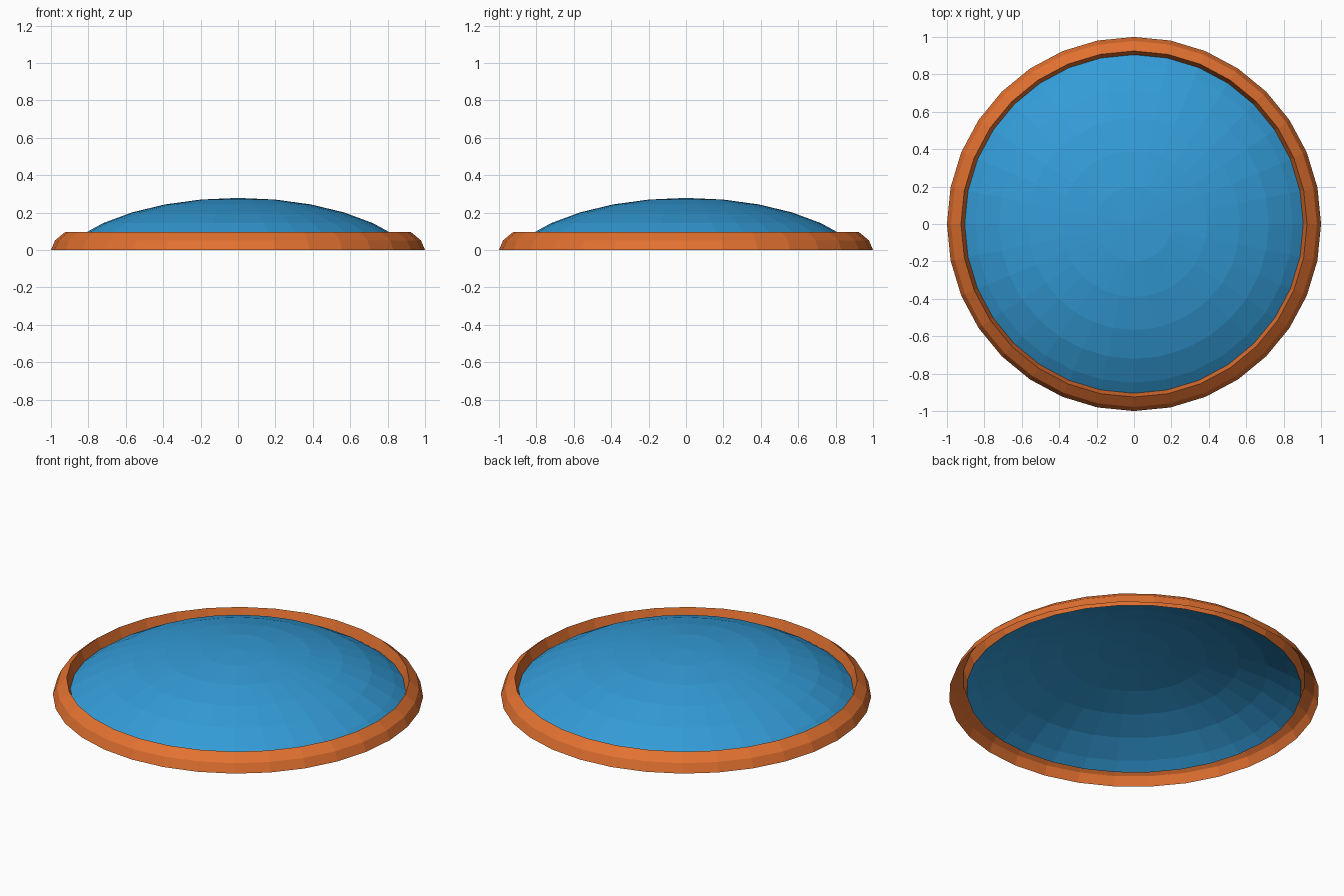
import bpy, bmesh, math

if "Cube" in bpy.data.objects:
    bpy.data.objects.remove(bpy.data.objects["Cube"])

SEGMENTS = 32


def material(name, color):
    m = bpy.data.materials.new(name)
    m.diffuse_color = (*color, 1)
    m.use_nodes = True
    m.node_tree.nodes["Principled BSDF"].inputs["Base Color"].default_value = m.diffuse_color
    return m


def lathe(name, profile, mat):
    """Spin a (radius, height) profile around z into an open, flat-shaded shell."""
    bm = bmesh.new()
    verts = [bm.verts.new((r, 0, z)) for r, z in profile]
    edges = [bm.edges.new(pair) for pair in zip(verts, verts[1:])]
    bmesh.ops.spin(bm, geom=verts + edges, cent=(0, 0, 0), axis=(0, 0, 1),
                   angle=math.tau, steps=SEGMENTS)
    bmesh.ops.remove_doubles(bm, verts=bm.verts, dist=1e-4)
    bmesh.ops.recalc_face_normals(bm, faces=bm.faces)
    # An open shell should face up and outwards
    if sum(f.normal.z * f.calc_area() for f in bm.faces) < 0:
        bmesh.ops.reverse_faces(bm, faces=bm.faces)
    mesh = bpy.data.meshes.new(name)
    bm.to_mesh(mesh)
    bm.free()
    mesh.materials.append(mat)
    obj = bpy.data.objects.new(name, mesh)
    bpy.context.collection.objects.link(obj)
    return obj


blue = material("glass blue", (0.033, 0.33, 0.68))
orange = material("rim orange", (0.76, 0.165, 0.03))

# Shallow dome: upper rings of a flattened sphere, ending at the rim
dome = [(1.02 * math.sin(math.radians(11.25 * i)),
         0.279 - 0.46 * (1 - math.cos(math.radians(11.25 * i)))) for i in range(6)]
lathe("dome", dome + [(0.905, 0.034)], blue)

# Rim: rounded outer wall, narrow crest and steep inner wall, open underneath
lathe("rim", [(1.0, 0), (0.978, 0.052), (0.925, 0.096), (0.905, 0.034)], orange)
